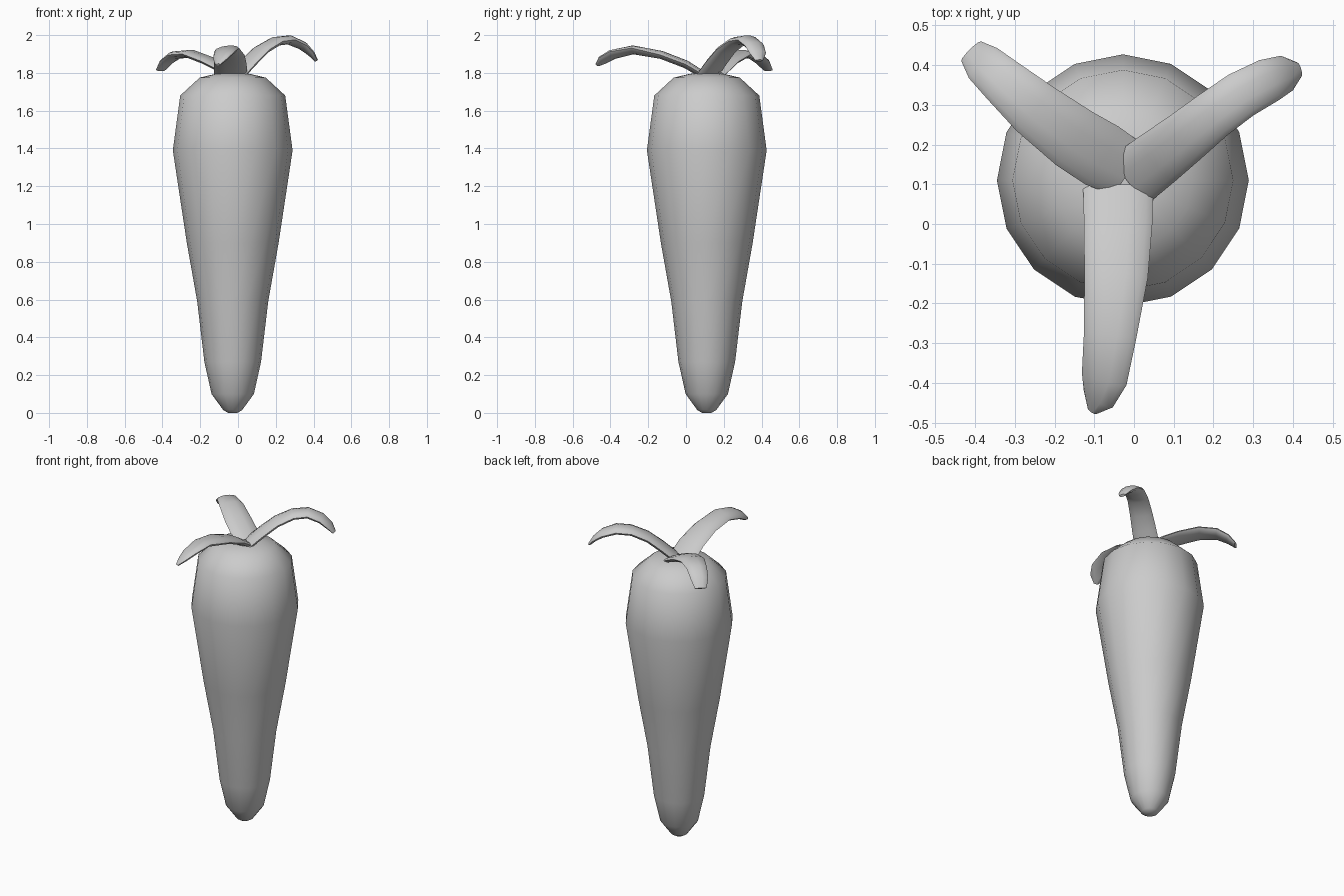
import bpy, bmesh
from math import cos, sin, pi, radians
from mathutils import Vector, Matrix


def loft(name, rings, angle):
    """Skin equal-sized rings of points, cap both ends and shade smooth."""
    bm = bmesh.new()
    vr = [[bm.verts.new(p) for p in ring] for ring in rings]
    n = len(vr[0])
    for a, b in zip(vr, vr[1:]):
        for i in range(n):
            j = (i + 1) % n
            bm.faces.new((a[i], a[j], b[j], b[i]))
    bm.faces.new(vr[0][::-1])
    bm.faces.new(vr[-1])
    bmesh.ops.recalc_face_normals(bm, faces=bm.faces)
    me = bpy.data.meshes.new(name)
    bm.to_mesh(me)
    bm.free()
    ob = bpy.data.objects.new(name, me)
    bpy.context.collection.objects.link(ob)
    bpy.ops.object.select_all(action='DESELECT')
    ob.select_set(True)
    bpy.context.view_layer.objects.active = ob
    bpy.ops.object.shade_smooth_by_angle(angle=radians(angle))
    return ob


# Tapered 16-sided root: (radius, height)
profile = [(0.025, 0.0), (0.05, 0.015), (0.112, 0.10), (0.15, 0.27), (0.188, 0.59),
           (0.243, 0.90), (0.317, 1.39), (0.278, 1.68), (0.175, 1.775), (0.09, 1.795), (0.03, 1.80)]
CX, CY = -0.028, 0.11
loft("root_body", [[(CX + r * cos(i * pi / 8), CY + r * sin(i * pi / 8), z) for i in range(16)]
                   for r, z in profile], 60)


def leaf(name, stations):
    """Stations: x, y, z, half width, half thickness, roll in degrees."""
    pts = [Vector(s[:3]) for s in stations]
    rings = []
    for k, (_, _, _, w, t, roll) in enumerate(stations):
        tan = (pts[min(k + 1, len(pts) - 1)] - pts[max(k - 1, 0)]).normalized()
        side = tan.cross(Vector((0, 0, 1))).normalized()
        rot = Matrix.Rotation(radians(roll), 3, tan)
        side = rot @ side
        up = side.cross(tan)
        rings.append([pts[k] + side * w * cos(a) + up * t * sin(a)
                      for a in (i * pi / 5 for i in range(10))])
    return loft(name, rings, 60)


# Three drooping leaves
leaf("front_leaf", [
    (-0.04, 0.09, 1.79, 0.088, 0.020, 0), (-0.04, 0.0, 1.845, 0.086, 0.022, 0),
    (-0.045, -0.13, 1.895, 0.08, 0.022, 0), (-0.06, -0.28, 1.922, 0.067, 0.022, 8),
    (-0.075, -0.39, 1.897, 0.06, 0.02, 15), (-0.09, -0.44, 1.868, 0.044, 0.016, 18),
    (-0.105, -0.47, 1.842, 0.014, 0.008, 18)])
leaf("right_leaf", [
    (-0.005, 0.115, 1.79, 0.075, 0.022, 0), (0.06, 0.165, 1.86, 0.072, 0.024, 0),
    (0.125, 0.215, 1.923, 0.067, 0.024, 0), (0.2, 0.275, 1.967, 0.062, 0.024, 0),
    (0.27, 0.325, 1.975, 0.06, 0.024, 0), (0.34, 0.362, 1.945, 0.056, 0.022, 0),
    (0.385, 0.38, 1.905, 0.046, 0.016, 0), (0.415, 0.388, 1.865, 0.02, 0.008, 0)])
leaf("left_leaf", [
    (-0.02, 0.14, 1.79, 0.075, 0.020, 0), (-0.08, 0.172, 1.825, 0.084, 0.022, 0),
    (-0.15, 0.215, 1.862, 0.081, 0.022, 0), (-0.25, 0.29, 1.9, 0.072, 0.022, 0),
    (-0.33, 0.36, 1.895, 0.06, 0.02, 0), (-0.38, 0.405, 1.858, 0.052, 0.016, 0),
    (-0.41, 0.435, 1.815, 0.035, 0.008, 0)])
